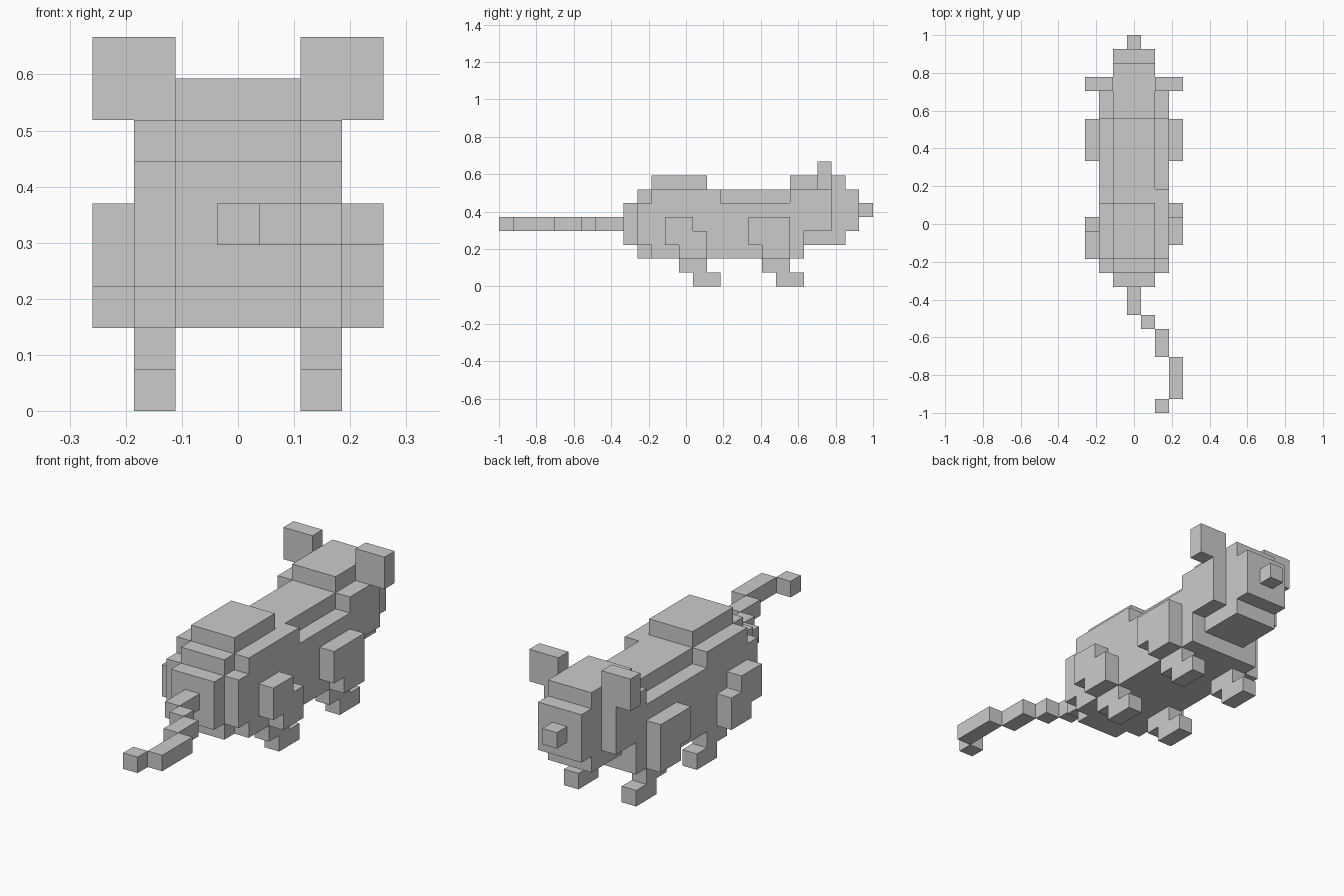
import bpy, bmesh
from mathutils import Vector

if "Cube" in bpy.data.objects:
    bpy.data.objects.remove(bpy.data.objects["Cube"])

V = 2 / 27                      # edge length of one block
ORIGIN = Vector((-3.5 * V, -1, 0))
SIDES = [  # outward direction and the four corners of each block side
    ((1, 0, 0), ((1, 0, 0), (1, 1, 0), (1, 1, 1), (1, 0, 1))),
    ((-1, 0, 0), ((0, 0, 0), (0, 0, 1), (0, 1, 1), (0, 1, 0))),
    ((0, 1, 0), ((0, 1, 0), (0, 1, 1), (1, 1, 1), (1, 1, 0))),
    ((0, -1, 0), ((0, 0, 0), (1, 0, 0), (1, 0, 1), (0, 0, 1))),
    ((0, 0, 1), ((0, 0, 1), (1, 0, 1), (1, 1, 1), (0, 1, 1))),
    ((0, 0, -1), ((0, 0, 0), (0, 1, 0), (1, 1, 0), (1, 0, 0))),
]


def cells(boxes):
    return {(i, j, k) for x0, x1, y0, y1, z0, z1 in boxes
            for i in range(x0, x1) for j in range(y0, y1) for k in range(z0, z1)}


def part(name, boxes, cut=()):
    """Fuse block ranges (x0, x1, y0, y1, z0, z1) into one outer skin."""
    solid = cells(boxes) - cells(cut)
    bm = bmesh.new()
    for c in solid:
        for d, corners in SIDES:
            if tuple(a + b for a, b in zip(c, d)) not in solid:
                bm.faces.new([bm.verts.new(ORIGIN + V * (Vector(c) + Vector(p)))
                              for p in corners])
    bmesh.ops.remove_doubles(bm, verts=bm.verts[:], dist=V * 0.01)
    bmesh.ops.dissolve_limit(bm, angle_limit=0.01, verts=bm.verts[:], edges=bm.edges[:])
    mesh = bpy.data.meshes.new(name)
    bm.to_mesh(mesh)
    bm.free()
    bpy.context.collection.objects.link(bpy.data.objects.new(name, mesh))


def flip(boxes):
    return [(7 - b[1], 7 - b[0]) + tuple(b[2:]) for b in boxes]


# torso: core, wide flanks, rump, with the shoulder edges notched
part("body",
     [(2, 5, 10, 22, 2, 7), (1, 6, 11, 22, 2, 7), (1, 6, 10, 11, 3, 6),
      (2, 5, 9, 10, 3, 6), (2, 5, 11, 15, 7, 8)],
     cut=[(5, 6, 16, 21, 6, 7), (1, 2, 15, 21, 6, 7)])

# head with cheeks and muzzle
part("head", [(2, 5, 22, 25, 3, 8), (2, 5, 21, 22, 7, 8),
              (1, 6, 22, 24, 4, 7), (2, 5, 25, 26, 4, 7)])
part("nose", [(3, 4, 26, 27, 5, 6)])

# ears
ear = [(5, 7, 23, 24, 7, 9)]
part("right_ear", ear)
part("left_ear", flip(ear))

# front legs: thigh, shin, foot
front = [(6, 7, 18, 21, 3, 5), (6, 7, 19, 21, 2, 3),
         (5, 6, 19, 21, 1, 2), (5, 6, 20, 22, 0, 1)]
part("right_front_leg", front)
part("left_front_leg", flip(front))


# back legs: the left thigh sits one block further back
def back_leg(s):
    return [(6, 7, 12 - s, 14 - s, 4, 5), (6, 7, 12 - s, 15 - s, 3, 4),
            (6, 7, 13 - s, 15 - s, 2, 3), (5, 6, 13, 15, 1, 2), (5, 6, 14, 16, 0, 1)]


part("right_back_leg", back_leg(0))
part("left_back_leg", flip(back_leg(1)))

# tail curving sideways in steps
tail = [(3, 7, 9), (4, 6, 7), (5, 4, 6), (6, 1, 4), (5, 0, 1)]
for n, (x, y0, y1) in enumerate(tail, 1):
    part(f"tail_segment_{n}", [(x, x + 1, y0, y1, 4, 5)])
